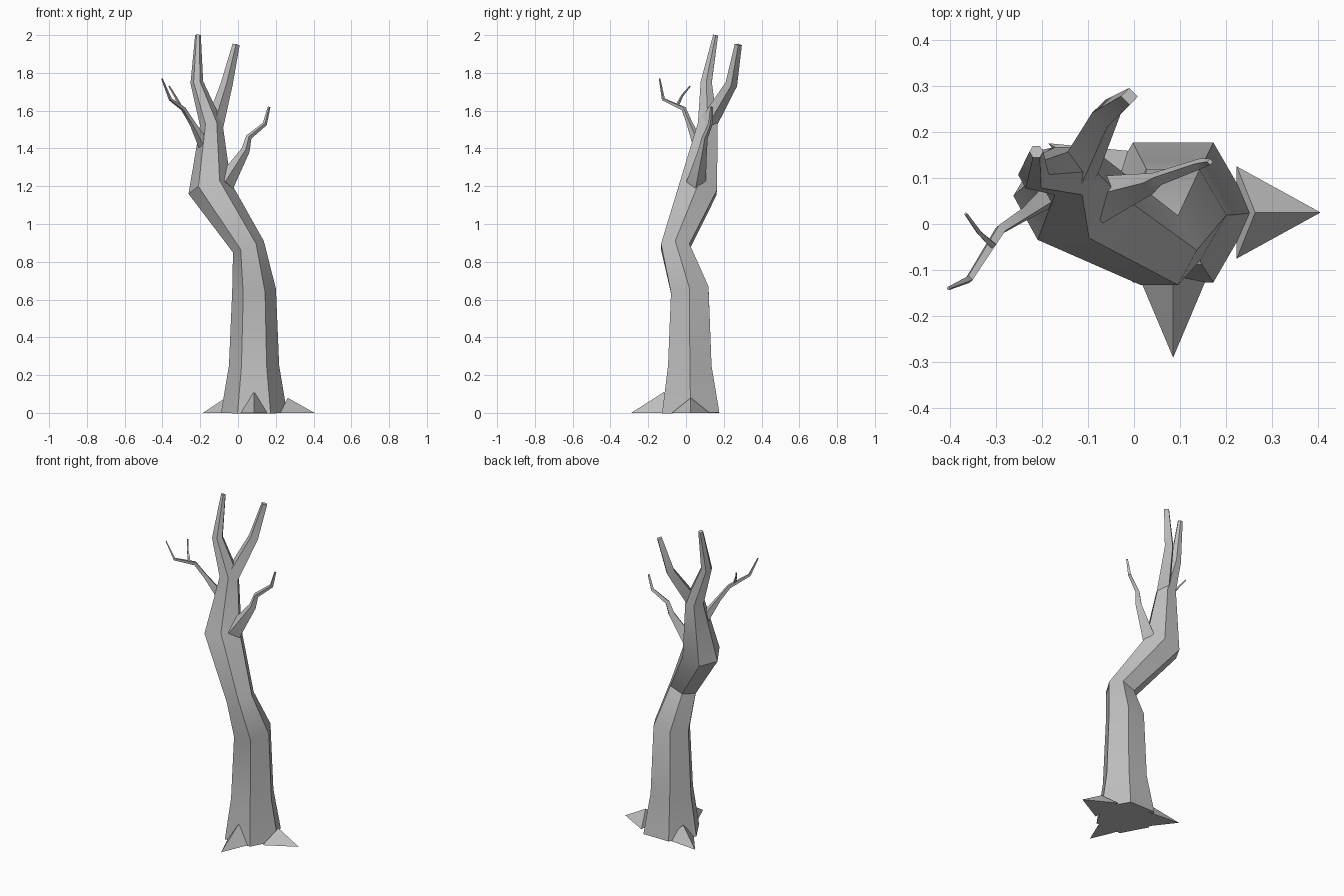
import bpy, bmesh, math
from mathutils import Vector

cube = bpy.data.objects.get("Cube")
if cube:
    bpy.data.objects.remove(cube, do_unlink=True)

bark = bpy.data.materials.new("grey_bark")
bark.use_nodes = True
colour = (0.52, 0.52, 0.52, 1)
bark.diffuse_color = colour
bark.node_tree.nodes["Principled BSDF"].inputs["Base Color"].default_value = colour


def finish(name, bm):
    bmesh.ops.recalc_face_normals(bm, faces=bm.faces)
    mesh = bpy.data.meshes.new(name)
    bm.to_mesh(mesh)
    bm.free()
    mesh.materials.append(bark)
    obj = bpy.data.objects.new(name, mesh)
    bpy.context.collection.objects.link(obj)
    bpy.ops.object.select_all(action="DESELECT")
    obj.select_set(True)
    bpy.context.view_layer.objects.active = obj
    bpy.ops.object.shade_smooth_by_angle(angle=math.radians(35))


def limb(name, path, sides, turn=0):
    """Tapered faceted tube through (x, y, z, radius) points."""
    bm = bmesh.new()
    centres = [Vector(p[:3]) for p in path]
    dirs = [(b - a).normalized() for a, b in zip(centres, centres[1:])]
    rings = []
    for i, c in enumerate(centres):
        tangent = dirs[max(i - 1, 0)] + dirs[min(i, len(dirs) - 1)]
        rot = Vector((0, 0, 1)).rotation_difference(tangent)
        ring = []
        for k in range(sides):
            a = turn + math.tau * k / sides
            ring.append(bm.verts.new(
                c + rot @ Vector((math.cos(a), math.sin(a), 0)) * path[i][3]))
        rings.append(ring)
    for lo, hi in zip(rings, rings[1:]):
        for k in range(sides):
            j = (k + 1) % sides
            bm.faces.new((lo[k], lo[j], hi[j], hi[k]))
    bm.faces.new(rings[0])
    bm.faces.new(rings[-1])
    finish(name, bm)


def root(name, angle, start, reach, half_width, height):
    """Low pyramid pointing outward from the trunk base."""
    out = Vector((math.cos(angle), math.sin(angle), 0))
    side = Vector((-out.y, out.x, 0))
    base = Vector((0.085, 0.025, 0))
    bm = bmesh.new()
    tip = bm.verts.new(base + out * reach)
    left = bm.verts.new(base + out * (start - 0.04) + side * half_width)
    right = bm.verts.new(base + out * (start - 0.04) - side * half_width)
    top = bm.verts.new(base + out * start + Vector((0, 0, height)))
    for tri in ((tip, left, top), (tip, top, right), (left, right, top), (tip, right, left)):
        bm.faces.new(tri)
    finish(name, bm)


# Trunk, running on into the tallest fork
limb("trunk", [
    (0.085, 0.025, 0, 0.175), (0.085, 0.02, 0.25, 0.133), (0.085, 0.02, 0.65, 0.116),
    (0.055, -0.057, 0.88, 0.087), (-0.15, 0.065, 1.19, 0.116),
    (-0.142, 0.115, 1.53, 0.06), (-0.218, 0.107, 1.75, 0.034), (-0.212, 0.157, 2.0, 0.015)], 6)

# Second fork, leaning back
limb("back_fork", [
    (-0.125, 0.11, 1.52, 0.048), (-0.06, 0.24, 1.74, 0.032), (-0.01, 0.277, 1.95, 0.019)], 4)

# Side branches
limb("left_branch", [
    (-0.07, 0.053, 1.215, 0.052), (0.04, 0.088, 1.39, 0.023), (0.057, 0.1, 1.46, 0.016),
    (0.142, 0.13, 1.53, 0.012), (0.165, 0.135, 1.62, 0.007)], 4)
limb("right_branch", [
    (-0.17, 0.075, 1.4, 0.034), (-0.24, 0.02, 1.53, 0.016), (-0.29, -0.012, 1.61, 0.013),
    (-0.358, -0.12, 1.66, 0.009), (-0.403, -0.14, 1.77, 0.004)], 4)
limb("right_twig", [
    (-0.308, -0.045, 1.63, 0.009), (-0.335, -0.02, 1.68, 0.006), (-0.365, 0.022, 1.73, 0.004)], 4)

# Roots
root("left_root", 0, 0.178, 0.32, 0.1, 0.08)
root("front_root", -math.pi / 2, 0.142, 0.315, 0.09, 0.11)
root("back_root", math.radians(151), 0.155, 0.31, 0.085, 0.09)
